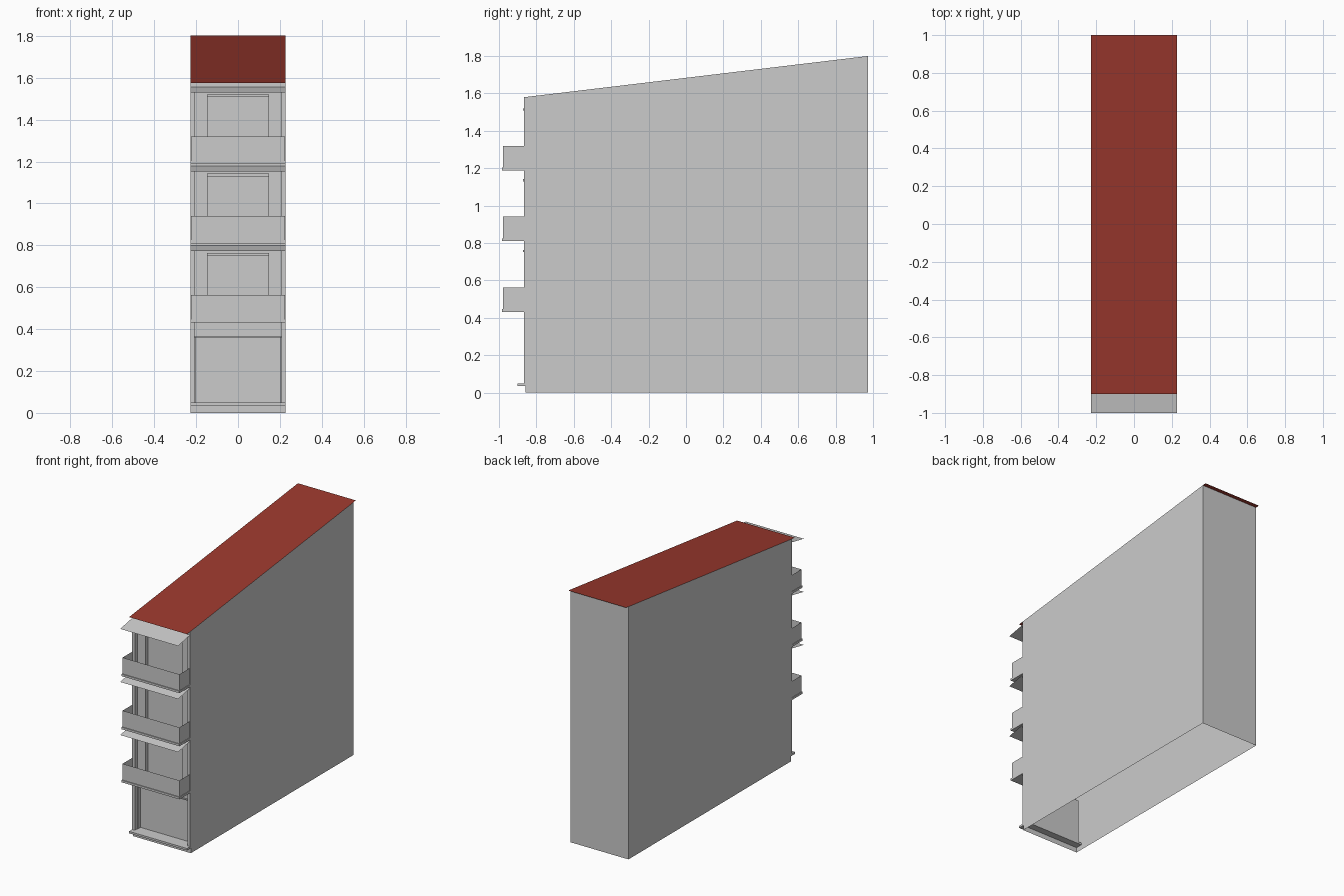
import bpy, bmesh

if "Cube" in bpy.data.objects:
    bpy.data.objects.remove(bpy.data.objects["Cube"])

W = 0.228          # half width
FRONT, BACK = -0.865, 0.973
WALL, GLASS = -0.837, -0.808   # recessed wall and window depths
STEP = 0.378       # storey height
FIRST = 0.432      # first balcony underside
EAVE = 1.58


def roof_z(y):
    return EAVE + 0.1197 * (y - FRONT)


def finish(name, bm, recalc=True):
    bmesh.ops.remove_doubles(bm, verts=bm.verts, dist=1e-5)
    if recalc:
        bmesh.ops.recalc_face_normals(bm, faces=bm.faces)
    me = bpy.data.meshes.new(name)
    bm.to_mesh(me)
    bm.free()
    ob = bpy.data.objects.new(name, me)
    bpy.context.collection.objects.link(ob)
    return ob


def face(bm, pts):
    f = bm.faces.new([bm.verts.new(p) for p in pts])
    if f.calc_area() < 1e-8:
        bm.faces.remove(f)


def rect(hw, z0, z1, y):
    return [(-hw, y, z0), (hw, y, z0), (hw, y, z1), (-hw, y, z1)]


def nested(bm, rects):
    """Join successive rectangles into frames and reveals, then close the last."""
    for a, b in zip(rects, rects[1:]):
        for i in range(4):
            j = (i + 1) % 4
            face(bm, [a[i], a[j], b[j], b[i]])
    face(bm, rects[-1])


def box(name, hw, y0, y1, z0, z1):
    bm = bmesh.new()
    nested(bm, [rect(hw, z0, z1, y1), rect(hw, z0, z1, y0)])
    face(bm, rect(hw, z0, z1, y1))
    return finish(name, bm)


# side and back walls, open underneath, with the plinth set back slightly
bm = bmesh.new()
profile = [(-0.857, 0), (BACK, 0), (BACK, roof_z(BACK)), (FRONT, EAVE),
           (FRONT, 0.036), (-0.857, 0.036)]
for s in (-1, 1):
    face(bm, [(s * W, y, z) for y, z in profile[::s]])
face(bm, rect(W, 0, roof_z(BACK), BACK)[::-1])
face(bm, rect(W, 0, 0.036, -0.857))
finish("side_and_back_walls", bm, recalc=False)

# ground floor front with recessed shop panel
bm = bmesh.new()
nested(bm, [rect(W, 0.036, FIRST, FRONT), rect(0.207, 0.036, FIRST, FRONT),
            rect(0.207, 0.036, FIRST, WALL), rect(0.203, 0.05, 0.36, WALL),
            rect(0.203, 0.05, 0.36, GLASS)])
finish("ground_floor_front", bm)
box("door_step", W, -0.9, GLASS, 0.036, 0.05)
box("shop_lintel", 0.207, WALL - 0.008, WALL, 0.36, 0.368)

# three upper storeys
for n in range(3):
    zb = FIRST + n * STEP
    top = zb + 0.368
    nxt = EAVE if n == 2 else zb + STEP
    win = zb + 0.32

    # pilasters, recessed wall and window
    bm = bmesh.new()
    nested(bm, [rect(W, zb, nxt, FRONT), rect(0.207, zb, top, FRONT),
                rect(0.207, zb, top, WALL), rect(0.143, zb, win, WALL),
                rect(0.143, zb, win, GLASS)])
    finish(f"storey_front_{n + 1}", bm)
    box(f"window_lintel_{n + 1}", 0.147, -0.871, WALL, win, win + 0.012)

    # balcony floor and thin parapet
    box(f"balcony_floor_{n + 1}", W, -0.985, WALL, zb, zb + 0.015)
    bm = bmesh.new()
    z0, z1, hw, yf = zb + 0.015, zb + 0.131, 0.224, -0.979
    path = [(-hw, FRONT), (-hw, yf), (hw, yf), (hw, FRONT)]
    for (xa, ya), (xb, yb) in zip(path, path[1:]):
        face(bm, [(xa, ya, z0), (xb, yb, z0), (xb, yb, z1), (xa, ya, z1)])
    finish(f"balcony_parapet_{n + 1}", bm, recalc=False)

    # sloping awning sheet
    bm = bmesh.new()
    za = top - 0.026
    face(bm, [(-W, -1, za), (W, -1, za), (W, FRONT, top), (-W, FRONT, top)])
    finish(f"awning_{n + 1}", bm, recalc=False)

# red sheet roof
bm = bmesh.new()
y0, y1 = -0.9, 1.0
face(bm, [(-W, y0, roof_z(y0)), (W, y0, roof_z(y0)),
          (W, y1, roof_z(y1)), (-W, y1, roof_z(y1))])
roof = finish("roof", bm, recalc=False)
red = bpy.data.materials.new("roof_red")
red.diffuse_color = (0.33, 0.04, 0.027, 1)
red.use_nodes = True
red.node_tree.nodes["Principled BSDF"].inputs["Base Color"].default_value = red.diffuse_color
roof.data.materials.append(red)
